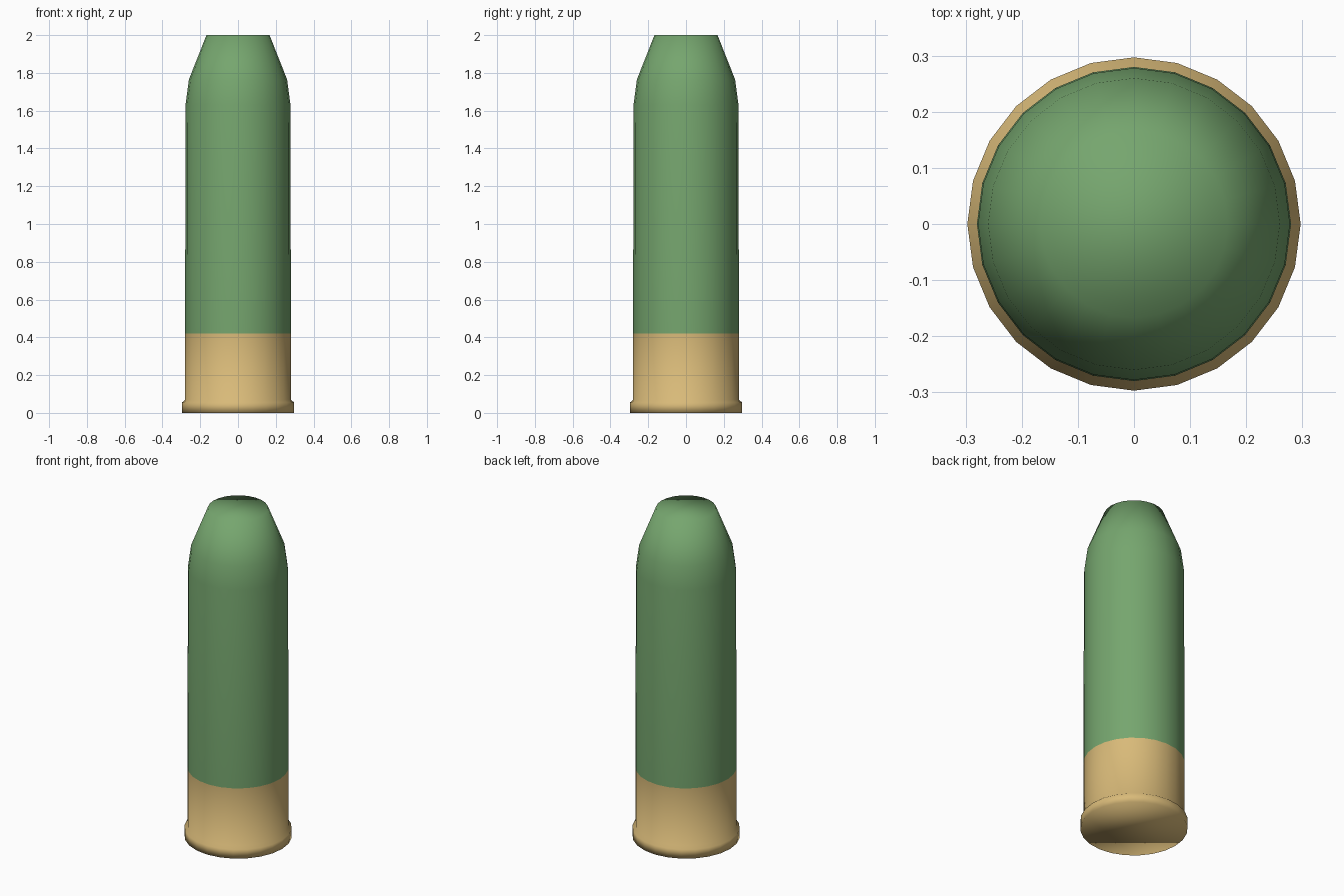
import bpy
import bmesh
from math import cos, sin, tau

SIDES = 24

cube = bpy.data.objects.get("Cube")
if cube:
    bpy.data.objects.remove(cube, do_unlink=True)


def make_material(name, color):
    mat = bpy.data.materials.new(name)
    mat.use_nodes = True
    mat.diffuse_color = color
    mat.node_tree.nodes["Principled BSDF"].inputs["Base Color"].default_value = color
    return mat


def lathe(name, profile, material, cap_bottom=False, cap_top=False):
    """Revolve (radius, height) points around z, smooth shaded."""
    bm = bmesh.new()
    rings = [[bm.verts.new((r * cos(tau * i / SIDES), r * sin(tau * i / SIDES), z))
              for i in range(SIDES)] for r, z in profile]
    for low, high in zip(rings, rings[1:]):
        for i in range(SIDES):
            j = (i + 1) % SIDES
            bm.faces.new((low[i], low[j], high[j], high[i]))
    if cap_bottom:
        bm.faces.new(rings[0][::-1])
    if cap_top:
        bm.faces.new(rings[-1])
    for face in bm.faces:
        face.smooth = True
    mesh = bpy.data.meshes.new(name)
    bm.to_mesh(mesh)
    bm.free()
    mesh.materials.append(material)
    obj = bpy.data.objects.new(name, mesh)
    bpy.context.collection.objects.link(obj)
    return obj


brass = make_material("brass", (0.69, 0.49, 0.19, 1))
green = make_material("green", (0.18, 0.38, 0.157, 1))

# Rimmed base
lathe("brass_base",
      [(0.297, 0), (0.297, 0.055), (0.28, 0.07), (0.28, 0.42)],
      brass, cap_bottom=True)

# Long casing with tapered, closed nose
lathe("green_casing",
      [(0.28, 0.42), (0.278, 1.63), (0.26, 1.765), (0.167, 2)],
      green, cap_top=True)
